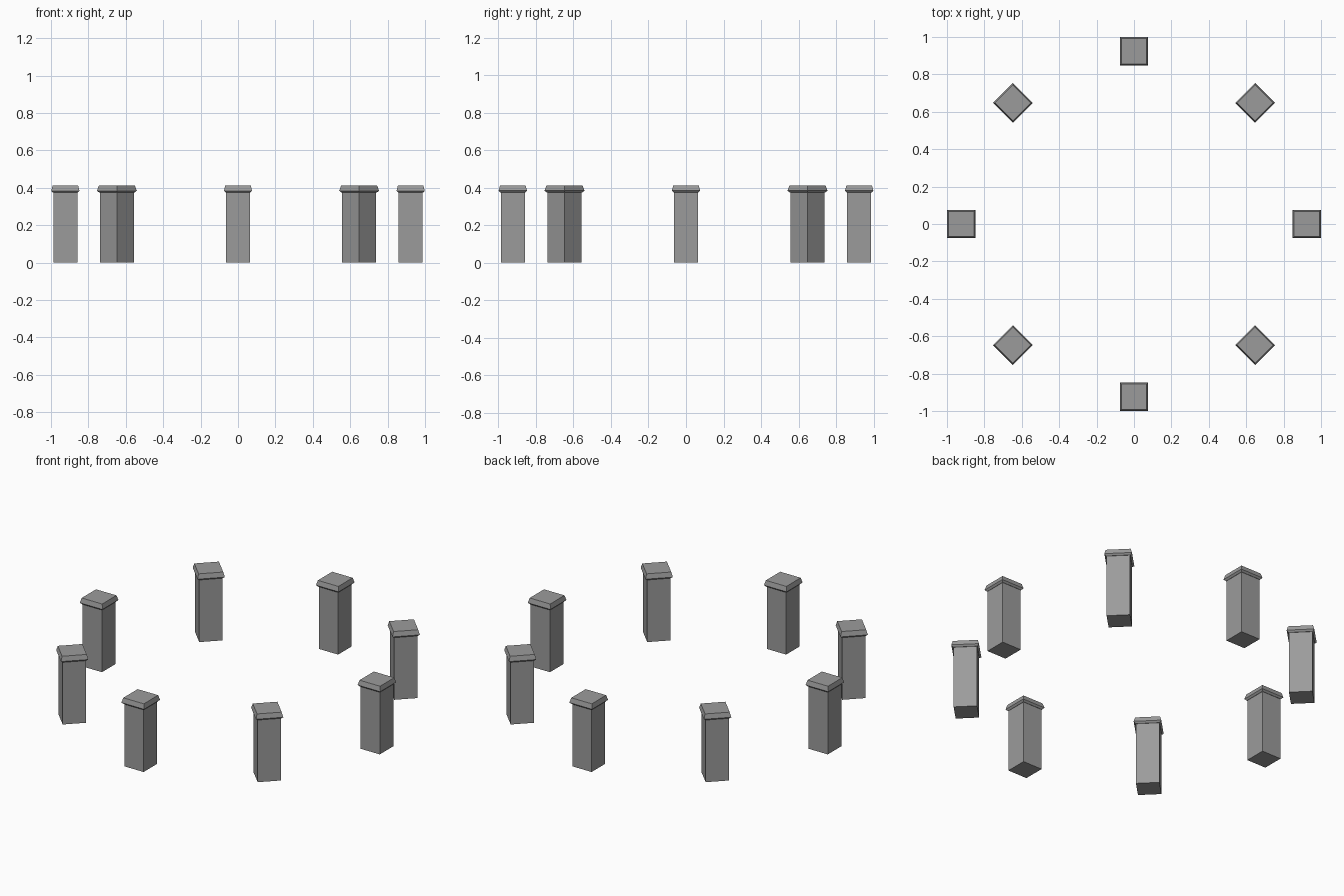
import bpy, bmesh
from math import cos, sin, pi

if "Cube" in bpy.data.objects:
    bpy.data.objects.remove(bpy.data.objects["Cube"])

R = 0.923        # ring radius to post centres
COUNT = 8

# dark grey stone
stone = bpy.data.materials.new("dark_stone")
stone.diffuse_color = (0.33, 0.33, 0.33, 1)
stone.use_nodes = True
stone.node_tree.nodes["Principled BSDF"].inputs["Base Color"].default_value = stone.diffuse_color


def square_loft(name, levels, loc, angle):
    """Solid lofted through square sections given as (z, half width)."""
    bm = bmesh.new()
    rings = [[bm.verts.new((sx * h, sy * h, z))
              for sx, sy in ((-1, -1), (1, -1), (1, 1), (-1, 1))]
             for z, h in levels]
    for a, b in zip(rings, rings[1:]):
        for i in range(4):
            j = (i + 1) % 4
            bm.faces.new((a[i], a[j], b[j], b[i]))
    bm.faces.new(rings[0][::-1])
    bm.faces.new(rings[-1])
    me = bpy.data.meshes.new(name)
    bm.to_mesh(me)
    bm.free()
    me.materials.append(stone)
    ob = bpy.data.objects.new(name, me)
    ob.location = loc
    ob.rotation_euler.z = angle
    bpy.context.collection.objects.link(ob)
    return ob


# ring of square posts, each turned to face the centre
for k in range(COUNT):
    a = 2 * pi * k / COUNT
    r = R if k % 2 == 0 else R - 0.007
    loc = (r * cos(a), r * sin(a), 0)
    # shaft
    square_loft(f"post_shaft_{k + 1}", [(0, 0.064), (0.376, 0.064)], loc, a)
    # cap: undercut lip, then a gently tapering block
    square_loft(f"post_cap_{k + 1}",
                [(0.374, 0.066), (0.384, 0.0755), (0.412, 0.068)], loc, a)
